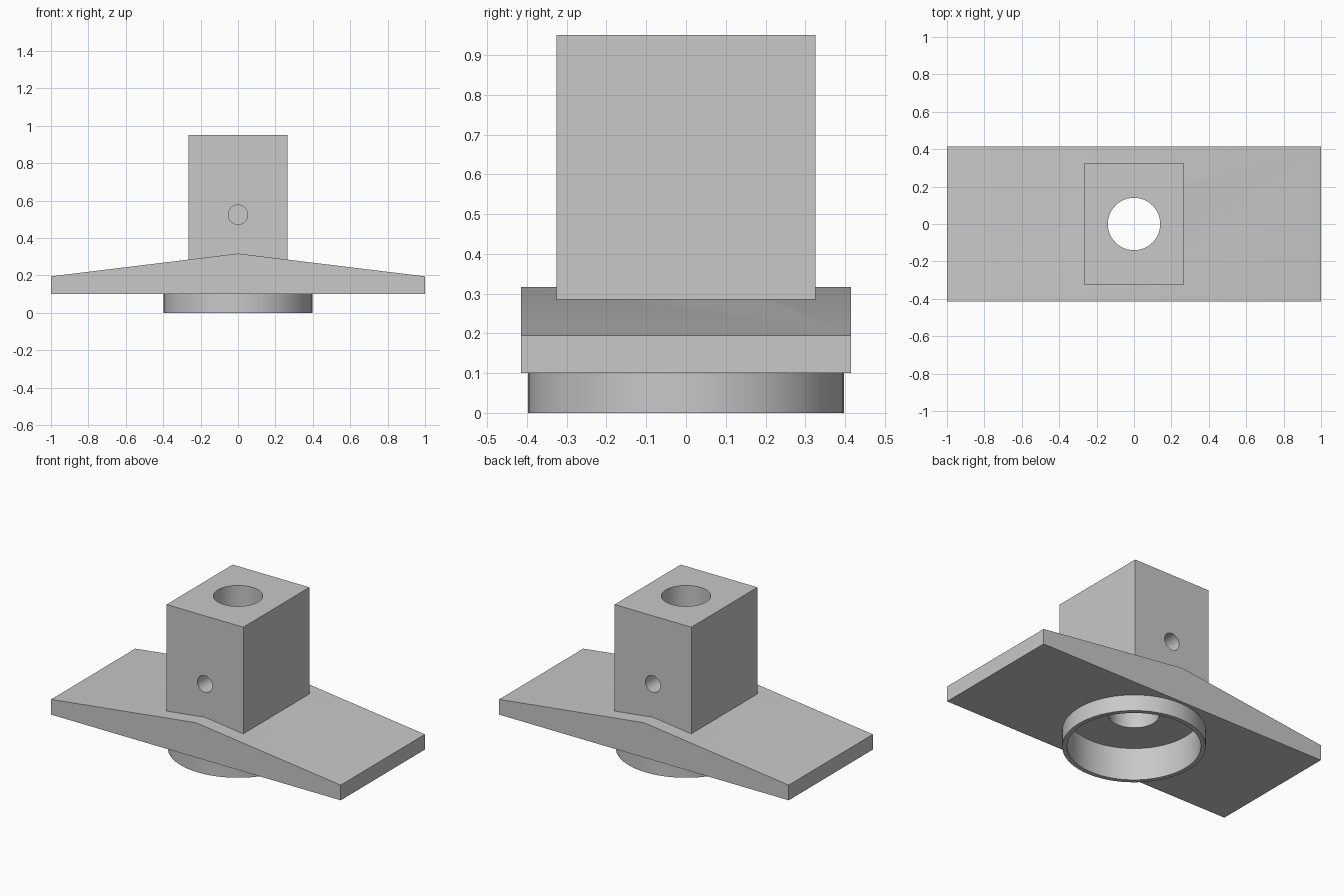
import bpy
import bmesh
import math
from mathutils import Matrix

if "Cube" in bpy.data.objects:
    bpy.data.objects.remove(bpy.data.objects["Cube"], do_unlink=True)

grey = bpy.data.materials.new("plain grey")
grey.use_nodes = True
grey.diffuse_color = (0.58, 0.58, 0.58, 1)
grey.node_tree.nodes["Principled BSDF"].inputs["Base Color"].default_value = grey.diffuse_color

# Main dimensions
BASE, RIDGE, EAVE = 0.10, 0.317, 0.195
BLOCK_X, BLOCK_Y, TOP = 0.265, 0.326, 0.95
BORE_R, CAVITY_R, COLLAR_R = 0.14, 0.37, 0.397
CAVITY_TOP = 0.20


def finish(name, bm):
    bmesh.ops.recalc_face_normals(bm, faces=bm.faces)
    mesh = bpy.data.meshes.new(name)
    bm.to_mesh(mesh)
    bm.free()
    mesh.materials.append(grey)
    obj = bpy.data.objects.new(name, mesh)
    bpy.context.collection.objects.link(obj)
    return obj


def extrude_profile(name, points, half_depth):
    """Extrude an x-z outline symmetrically along y."""
    bm = bmesh.new()
    face = bm.faces.new([bm.verts.new((x, -half_depth, z)) for x, z in points])
    new = bmesh.ops.extrude_face_region(bm, geom=[face])["geom"]
    verts = [v for v in new if isinstance(v, bmesh.types.BMVert)]
    bmesh.ops.translate(bm, verts=verts, vec=(0, 2 * half_depth, 0))
    return finish(name, bm)


def cylinder(name, radius, length, centre, along_y=False):
    bm = bmesh.new()
    matrix = Matrix.Translation(centre)
    if along_y:
        matrix = matrix @ Matrix.Rotation(math.pi / 2, 4, "X")
    bmesh.ops.create_cone(bm, cap_ends=True, segments=64, radius1=radius,
                          radius2=radius, depth=length, matrix=matrix)
    return finish(name, bm)


def cut(obj, cutters):
    """Subtract each cutter, then shade curved walls smooth."""
    bpy.ops.object.select_all(action="DESELECT")
    bpy.context.view_layer.objects.active = obj
    obj.select_set(True)
    for cutter in cutters:
        mod = obj.modifiers.new("cut", "BOOLEAN")
        mod.operation, mod.solver, mod.object = "DIFFERENCE", "EXACT", cutter
        bpy.ops.object.modifier_apply(modifier=mod.name)
    bpy.ops.object.shade_smooth_by_angle(angle=math.radians(30))


# Sloped base plate, ridged along the middle
plate = extrude_profile("base_plate", [
    (-1, BASE), (1, BASE), (1, EAVE), (0, RIDGE), (-1, EAVE)], 0.415)

# Upright block whose underside follows the ridge
foot = RIDGE - (RIDGE - EAVE) * BLOCK_X
block = extrude_profile("socket_block", [
    (-BLOCK_X, foot), (0, RIDGE), (BLOCK_X, foot),
    (BLOCK_X, TOP), (-BLOCK_X, TOP)], BLOCK_Y)

# Round collar under the plate
collar = cylinder("bottom_collar", COLLAR_R, BASE, (0, 0, BASE / 2))

# Vertical bore, underside recess and blind screw holes at front and back
bore = cylinder("bore_cutter", BORE_R, 3, (0, 0, 0.5))
recess = cylinder("recess_cutter", CAVITY_R, 1, (0, 0, CAVITY_TOP - 0.5))
screws = [cylinder("screw_cutter", 0.052, 0.34, (0, side * BLOCK_Y, 0.525), True)
          for side in (-1, 1)]

cut(plate, [recess, bore])
cut(block, [bore] + screws)
cut(collar, [recess])

for helper in [bore, recess] + screws:
    bpy.data.objects.remove(helper, do_unlink=True)
